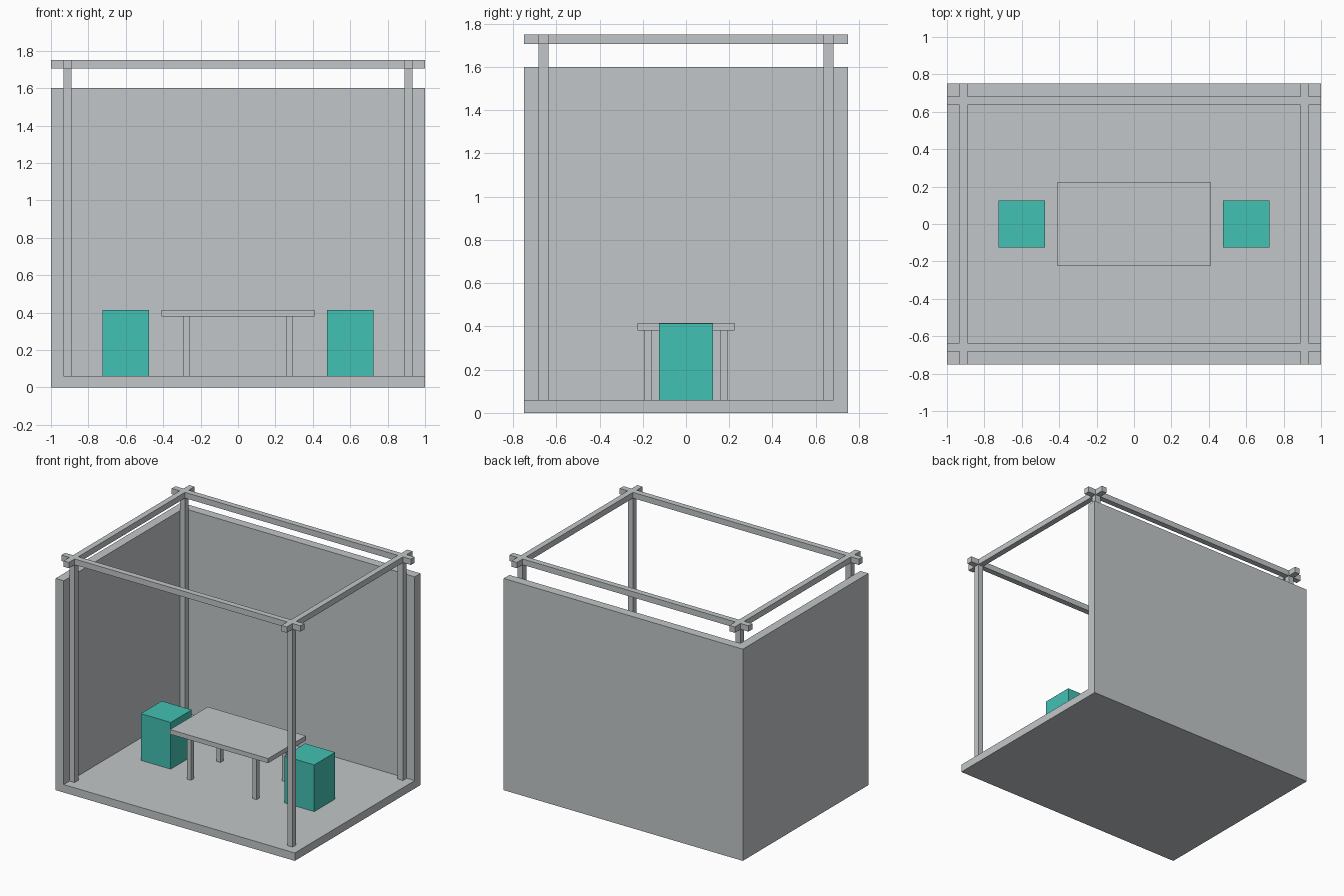
import bpy
import bmesh
from mathutils import Vector

cube = bpy.data.objects.get("Cube")
if cube:
    bpy.data.objects.remove(cube, do_unlink=True)


def material(name, rgb):
    mat = bpy.data.materials.new(name)
    mat.use_nodes = True
    colour = (*rgb, 1)
    mat.diffuse_color = colour
    mat.node_tree.nodes["Principled BSDF"].inputs["Base Color"].default_value = colour
    return mat


grey = material("light_grey", (0.54, 0.565, 0.58))
teal = material("teal", (0.055, 0.533, 0.451))


def box(name, low, high, mat):
    """Axis-aligned box between two opposite corners."""
    low, high = Vector(low), Vector(high)
    bm = bmesh.new()
    bmesh.ops.create_cube(bm, size=1)
    for v in bm.verts:
        v.co = (low + high) / 2 + v.co * (high - low)
    mesh = bpy.data.meshes.new(name)
    bm.to_mesh(mesh)
    bm.free()
    mesh.materials.append(mat)
    obj = bpy.data.objects.new(name, mesh)
    bpy.context.collection.objects.link(obj)
    return obj


def centred(name, x, y, half_x, half_y, z0, z1, mat=grey):
    return box(name, (x - half_x, y - half_y, z0), (x + half_x, y + half_y, z1), mat)


W, D = 1.0, 0.75                 # half width and half depth
FLOOR, WALL, TOP = 0.06, 1.6, 1.75
THICK = 0.068                    # wall thickness
POST_X, POST_Y, HALF = 0.911, 0.659, 0.022
BEAM = TOP - 2 * HALF            # underside of the top frame

# Floor and the two walls
centred("floor", 0, 0, W, D, 0, FLOOR)
box("back_wall", (-W, D - THICK, FLOOR), (W, D, WALL), grey)
box("right_wall", (-W, -D, FLOOR), (-W + THICK, D - THICK, WALL), grey)

# Corner posts and crossing top beams
for sy, fb in ((-1, "front"), (1, "back")):
    centred(fb + "_beam", 0, sy * POST_Y, W, HALF, BEAM, TOP)
    for sx, lr in ((-1, "right"), (1, "left")):
        centred(f"{fb}_{lr}_post", sx * POST_X, sy * POST_Y, HALF, HALF, FLOOR, BEAM)

for sx, lr in ((-1, "right"), (1, "left")):
    centred(lr + "_beam", sx * POST_X, 0, HALF, D, BEAM, TOP)
    # Block stool at each end of the table
    centred(lr + "_stool", sx * 0.6, 0, 0.125, 0.125, FLOOR, 0.413, teal)

# Table
centred("table_top", 0, 0, 0.41, 0.225, 0.38, 0.415)
for sx, lr in ((-1, "right"), (1, "left")):
    for sy, fb in ((-1, "front"), (1, "back")):
        centred(f"table_{fb}_{lr}_leg", sx * 0.274, sy * 0.176, 0.017, 0.017, FLOOR, 0.38)
